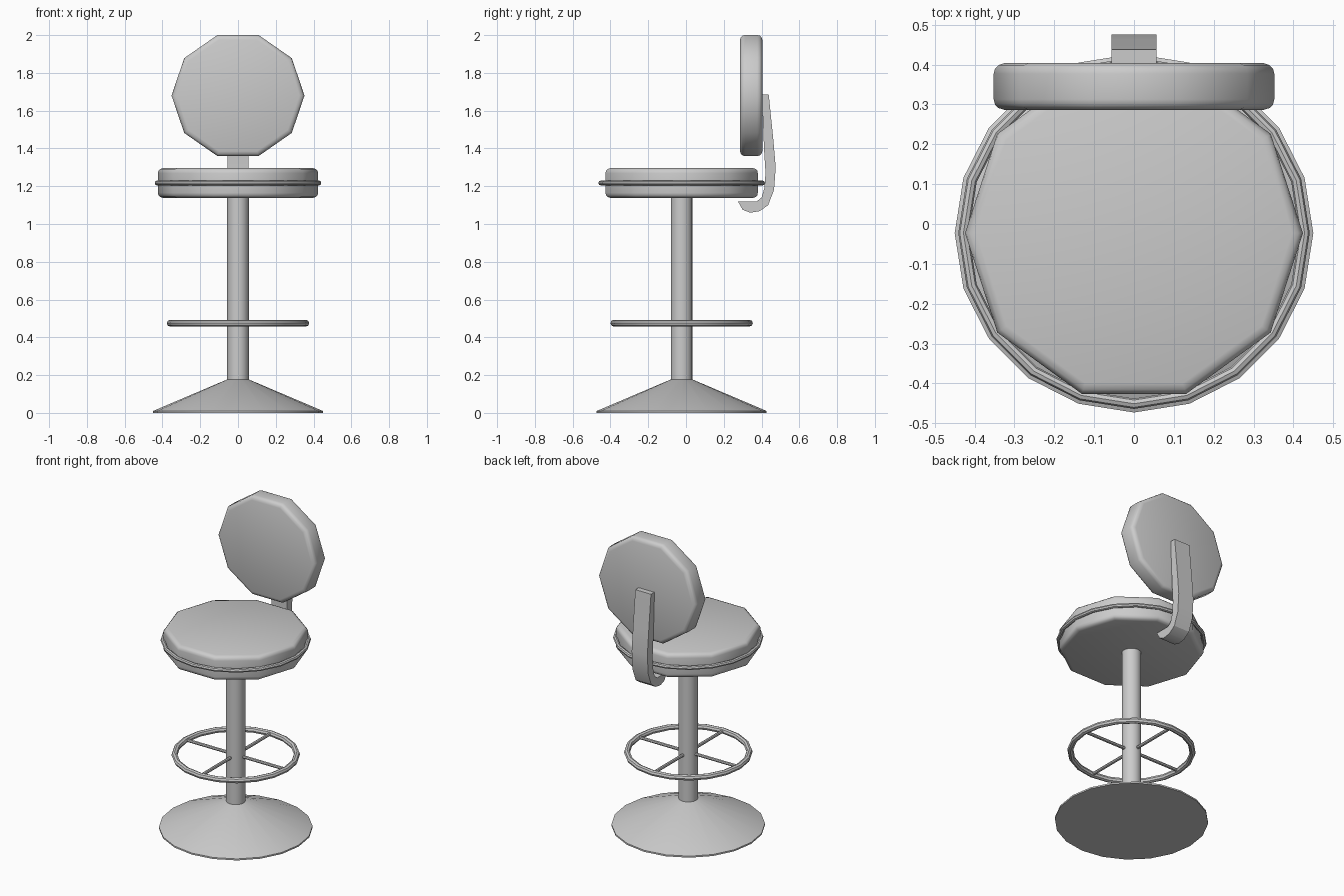
import bpy, bmesh
from math import cos, sin, tau, radians
from mathutils import Matrix, Vector

if "Cube" in bpy.data.objects:
    bpy.data.objects.remove(bpy.data.objects["Cube"])

CY = -0.023  # y of the central axis


def finish(name, bm, angle=40):
    bmesh.ops.recalc_face_normals(bm, faces=bm.faces)
    me = bpy.data.meshes.new(name)
    bm.to_mesh(me)
    bm.free()
    ob = bpy.data.objects.new(name, me)
    bpy.context.collection.objects.link(ob)
    bpy.ops.object.select_all(action='DESELECT')
    ob.select_set(True)
    bpy.context.view_layer.objects.active = ob
    bpy.ops.object.shade_smooth_by_angle(angle=radians(angle))
    return ob


def lathe(name, profile, sides, matrix, closed=False):
    """Revolve (radius, height) points about local z; cap the ends unless closed."""
    bm = bmesh.new()
    rings = [[bm.verts.new((r * cos(tau * i / sides), r * sin(tau * i / sides), h))
              for i in range(sides)] for r, h in profile]
    pairs = list(zip(rings, rings[1:]))
    if closed:
        pairs.append((rings[-1], rings[0]))
    else:
        bm.faces.new(rings[0])
        bm.faces.new(rings[-1])
    for a, b in pairs:
        for i in range(sides):
            j = (i + 1) % sides
            bm.faces.new((a[i], a[j], b[j], b[i]))
    bm.transform(matrix)
    return finish(name, bm)


def torus(name, major, minor, z, sides=20, steps=8):
    circle = [(major + minor * cos(tau * k / steps), minor * sin(tau * k / steps))
              for k in range(steps)]
    return lathe(name, circle, sides, Matrix.Translation((0, CY, z)), True)


def cushion(name, radius, half, matrix):
    """Ten-sided pad with rounded rims."""
    rim = [(radius - 0.028, half), (radius - 0.012, half - 0.005),
           (radius - 0.003, half - 0.014), (radius, half - 0.027)]
    profile = rim + [(r, -h) for r, h in reversed(rim)]
    return lathe(name, profile, 10, matrix)


axis = Matrix.Translation((0, CY, 0))

# Flared base and column
lathe("base", [(0.45, 0), (0.45, 0.01), (0.055, 0.178)], 20, axis)
lathe("column", [(0.057, 0.15), (0.057, 1.15)], 20, axis)

# Foot ring with four spokes
torus("foot_ring", 0.359, 0.018, 0.475)
for k in range(4):
    turn = Matrix.Rotation(k * tau / 4, 4, 'Z') @ Matrix.Rotation(tau / 4, 4, 'Y')
    lathe(f"foot_spoke_{k + 1}", [(0.01, 0.03), (0.01, 0.355)], 8,
          Matrix.Translation((0, CY, 0.475)) @ turn)

# Seat and its trim ring
cushion("seat", 0.424, 0.079, Matrix.Translation((0, CY, 1.217)))
torus("seat_trim", 0.428, 0.013, 1.217)

# Backrest pad, facing forward
cushion("backrest", 0.352, 0.059,
        Matrix.Translation((0, 0.345, 1.68)) @ Matrix.Diagonal((1, 1, 0.957, 1))
        @ Matrix.Rotation(tau / 4, 4, 'X'))

# Curved bracket joining seat and backrest
outline = [(0.402, 1.685), (0.438, 1.685), (0.462, 1.45), (0.475, 1.30),
           (0.466, 1.18), (0.435, 1.10), (0.39, 1.068), (0.34, 1.06),
           (0.30, 1.075), (0.275, 1.12), (0.375, 1.12), (0.40, 1.14),
           (0.415, 1.19), (0.421, 1.27), (0.413, 1.40)]
bm = bmesh.new()
face = bm.faces.new([bm.verts.new((-0.056, y, z)) for y, z in outline])
side = bmesh.ops.extrude_face_region(bm, geom=[face], use_keep_orig=True)
bmesh.ops.translate(bm, vec=Vector((0.112, 0, 0)),
                    verts=[g for g in side["geom"] if isinstance(g, bmesh.types.BMVert)])
finish("back_bracket", bm, 30)
